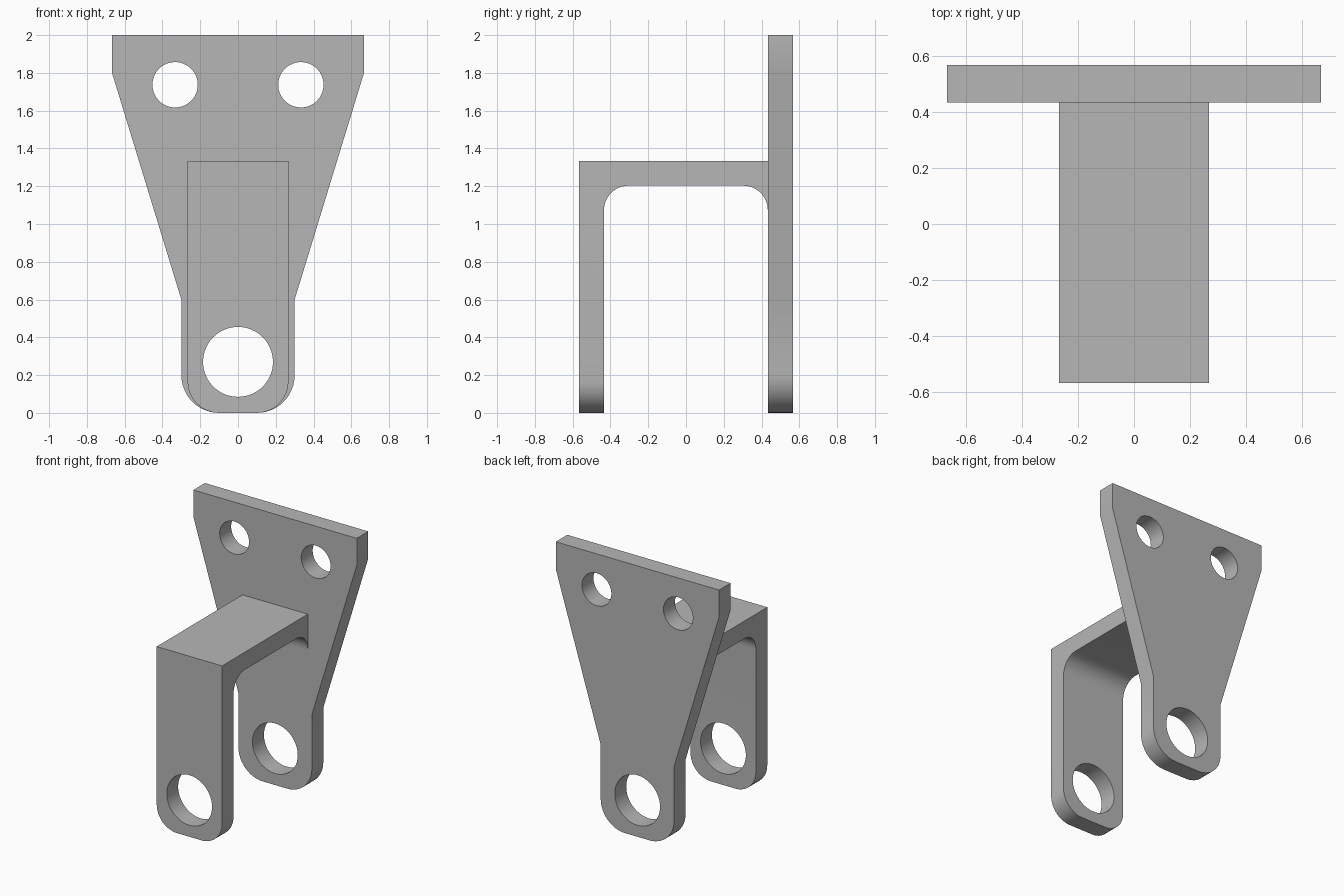
import bpy
import bmesh
import math
from mathutils import Matrix, Vector

cube = bpy.data.objects.get("Cube")
if cube:
    bpy.data.objects.remove(cube, do_unlink=True)

steel = bpy.data.materials.new("grey steel")
steel.use_nodes = True
GREY = (0.47, 0.47, 0.47, 1)
steel.diffuse_color = GREY
steel.node_tree.nodes["Principled BSDF"].inputs["Base Color"].default_value = GREY

FRONT, PLATE, BACK = -0.567, 0.433, 0.567
LEG = 0.133  # sheet thickness


def arc(cx, cz, r, start, end, steps=12):
    """Points on an arc, angles in degrees."""
    angles = [math.radians(start + (end - start) * i / steps) for i in range(steps + 1)]
    return [(cx + r * math.cos(a), cz + r * math.sin(a)) for a in angles]


def add_object(name, bm):
    bmesh.ops.recalc_face_normals(bm, faces=bm.faces[:])
    mesh = bpy.data.meshes.new(name)
    bm.to_mesh(mesh)
    bm.free()
    mesh.materials.append(steel)
    obj = bpy.data.objects.new(name, mesh)
    bpy.context.collection.objects.link(obj)
    return obj


def extrude(points, offset):
    """Solid from a flat outline pushed along an offset."""
    bm = bmesh.new()
    face = bm.faces.new([bm.verts.new(p) for p in points])
    moved = bmesh.ops.extrude_face_region(bm, geom=[face])["geom"]
    verts = [v for v in moved if isinstance(v, bmesh.types.BMVert)]
    bmesh.ops.translate(bm, verts=verts, vec=Vector(offset))
    bmesh.ops.recalc_face_normals(bm, faces=bm.faces[:])
    return bm


def round_foot(bm, radius):
    """Round the two bottom corners that run along y."""
    edges = [e for e in bm.edges
             if all(abs(v.co.z) < 1e-4 for v in e.verts)
             and abs(e.verts[0].co.x - e.verts[1].co.x) < 1e-4]
    bmesh.ops.bevel(bm, geom=edges, offset=radius, segments=12,
                    profile=0.5, affect='EDGES')


def drill(obj, x, z, radius, y):
    """Cut a round hole along y."""
    bm = bmesh.new()
    bmesh.ops.create_cone(
        bm, cap_ends=True, segments=64, radius1=radius, radius2=radius, depth=0.4,
        matrix=Matrix.Translation((x, y, z)) @ Matrix.Rotation(math.pi / 2, 4, 'X'))
    cutter = add_object("hole_cutter", bm)
    cutter.hide_render = True
    mod = obj.modifiers.new("hole", 'BOOLEAN')
    mod.operation = 'DIFFERENCE'
    mod.solver = 'EXACT'
    mod.object = cutter
    bpy.context.view_layer.objects.active = obj
    bpy.ops.object.modifier_apply(modifier=mod.name)
    bpy.data.objects.remove(cutter, do_unlink=True)


def smooth(obj):
    bpy.ops.object.select_all(action='DESELECT')
    obj.select_set(True)
    bpy.context.view_layer.objects.active = obj
    bpy.ops.object.shade_smooth_by_angle(angle=math.radians(30))


# Tapered mounting plate
half = [(0.3, 0), (0.3, 0.6), (0.667, 1.8), (0.667, 2)]
outline = half + [(-x, z) for x, z in reversed(half)]
bm = extrude([(x, PLATE, z) for x, z in outline], (0, BACK - PLATE, 0))
round_foot(bm, 0.2)
back_plate = add_object("back_plate", bm)
drill(back_plate, 0, 0.27, 0.185, 0.5)
for side in (-1, 1):
    drill(back_plate, side * 0.333, 1.737, 0.12, 0.5)
smooth(back_plate)

# Bent arm with front leg and filleted inner corners
R, TOP, UNDER = 0.13, 1.333, 1.203
inner = FRONT + LEG
side_profile = [(FRONT, 0), (FRONT, TOP), (PLATE, TOP)]
side_profile += arc(PLATE - R, UNDER - R, R, 0, 90)
side_profile += arc(inner + R, UNDER - R, R, 90, 180)
side_profile += [(inner, 0)]
bm = extrude([(-0.267, y, z) for y, z in side_profile], (0.534, 0, 0))
round_foot(bm, 0.167)
front_arm = add_object("front_arm", bm)
drill(front_arm, 0, 0.27, 0.185, FRONT + LEG / 2)
smooth(front_arm)
